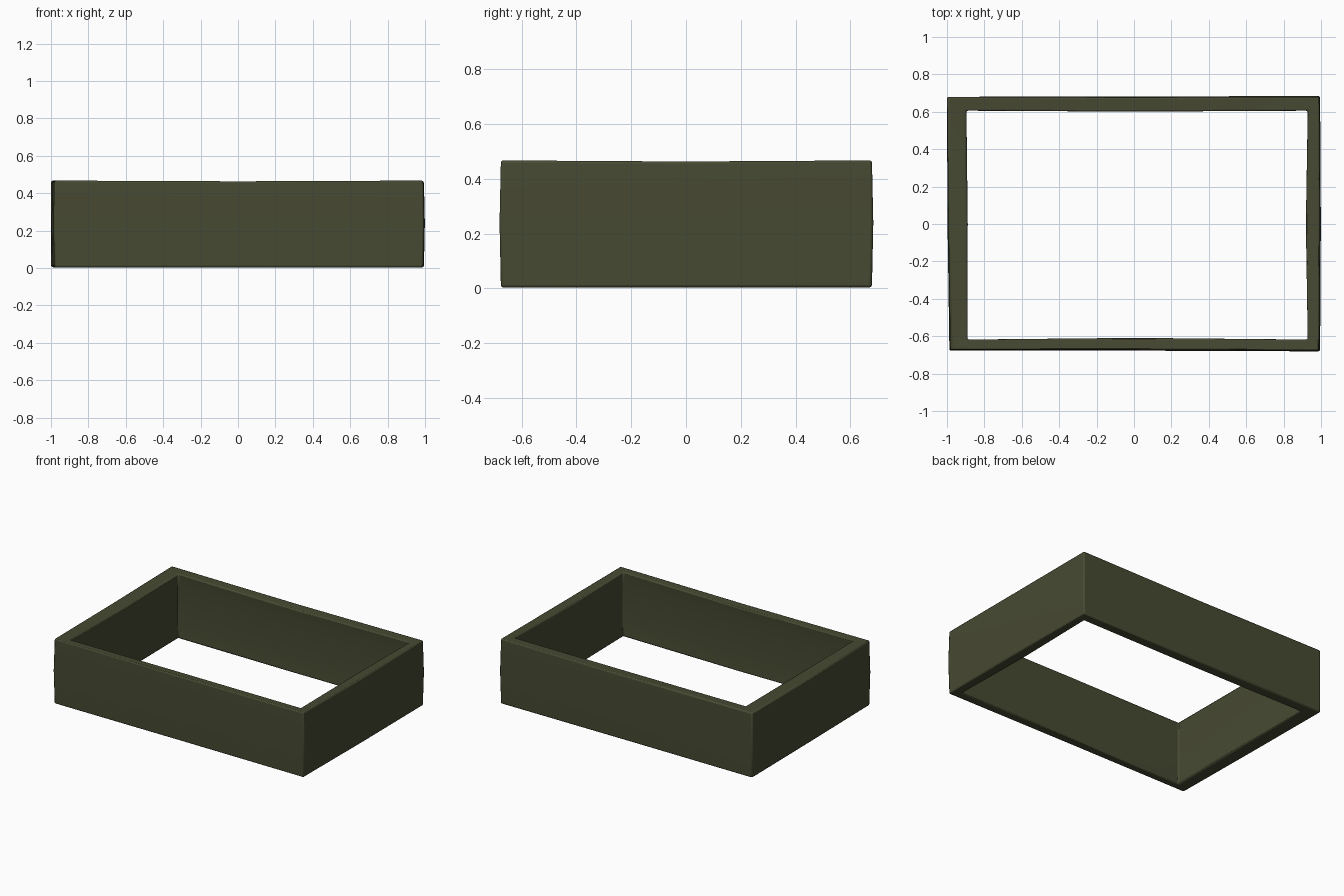
import bpy, bmesh

if "Cube" in bpy.data.objects:
    bpy.data.objects.remove(bpy.data.objects["Cube"])

# Plan stations around the frame: outer xy, inner xy, outward direction
stations = [
    ((-0.982, -0.672), (-0.890, -0.617), (-1, -1)),
    ((0.0, -0.672), (0.0, -0.608), (0, -1)),
    ((0.990, -0.676), (0.928, -0.617), (1, -1)),
    ((0.994, 0.0), (0.918, 0.0), (1, 0)),
    ((0.990, 0.679), (0.928, 0.605), (1, 1)),
    ((0.0, 0.677), (0.0, 0.600), (0, 1)),
    ((-0.999, 0.679), (-0.895, 0.605), (-1, 1)),
    ((-0.992, 0.0), (-0.888, 0.0), (-1, 0)),
]
# Wall cross-section: side (0 outer, 1 inner), outward offset, height
profile = [(0, 0, 0.004), (0, 0.005, 0.24), (0, 0, 0.468),
           (1, 0, 0.465), (1, 0.008, 0.38), (1, 0.008, 0.09), (1, 0, 0.004)]

# Open rectangular frame, slightly uneven like a hand-made board surround
bm = bmesh.new()
rings = []
for outer, inner, d in stations:
    sag = 0.004 if 0 in d else 0.0
    ring = []
    for side, off, z in profile:
        p = (outer, inner)[side]
        zz = z - sag if z > 0.4 else z
        off = min(off, 1 - abs(p[0])) if (side == 0 and d[0]) else off
        ring.append(bm.verts.new((p[0] + d[0] * off, p[1] + d[1] * off, zz)))
    rings.append(ring)
n, m = len(rings), len(profile)
for i in range(n):
    a, b = rings[i], rings[(i + 1) % n]
    for j in range(m):
        k = (j + 1) % m
        bm.faces.new((a[j], b[j], b[k], a[k]))
bmesh.ops.recalc_face_normals(bm, faces=bm.faces)
mesh = bpy.data.meshes.new("frame")
bm.to_mesh(mesh)
bm.free()
frame = bpy.data.objects.new("frame", mesh)
bpy.context.collection.objects.link(frame)

# Softened edges
bev = frame.modifiers.new("soft_edges", 'BEVEL')
bev.width = 0.009
bev.segments = 2
bev.limit_method = 'ANGLE'
bev.angle_limit = 0.8

# Dark olive finish
mat = bpy.data.materials.new("dark_olive")
mat.diffuse_color = (0.062, 0.068, 0.032, 1)
mat.use_nodes = True
mat.node_tree.nodes["Principled BSDF"].inputs["Base Color"].default_value = mat.diffuse_color
mesh.materials.append(mat)

bpy.context.view_layer.objects.active = frame
frame.select_set(True)
bpy.ops.object.shade_smooth_by_angle(angle=0.6)
